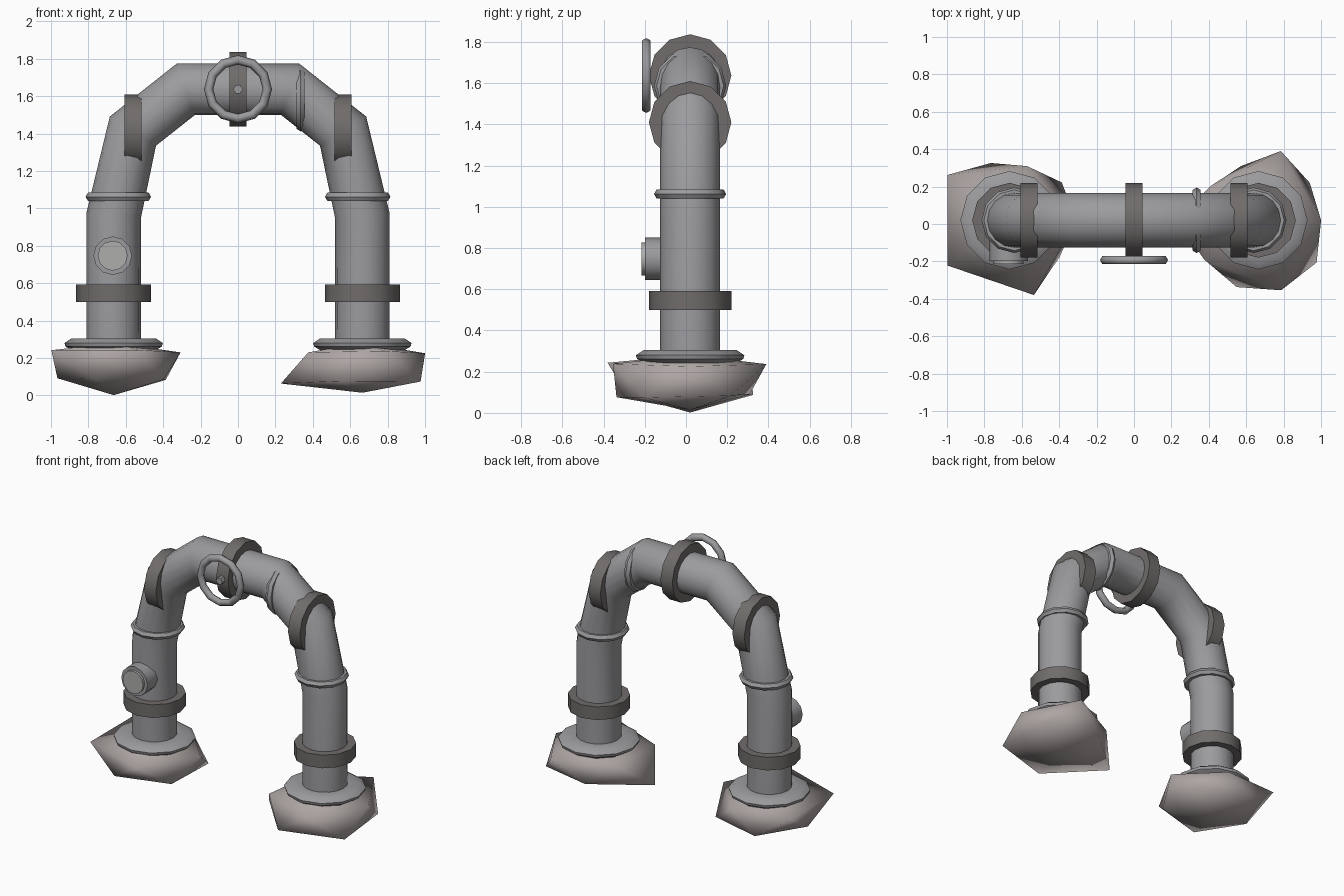
import bpy, bmesh, math
from mathutils import Vector, Matrix

if "Cube" in bpy.data.objects:
    bpy.data.objects.remove(bpy.data.objects["Cube"])

Y = 0.02          # arch centre plane
LEG = 0.665       # leg distance from centre
R90X = Matrix.Rotation(math.pi / 2, 4, 'X')
R90Y = Matrix.Rotation(math.pi / 2, 4, 'Y')
IDENT = Matrix.Identity(4)


def material(name, rgb):
    m = bpy.data.materials.new(name)
    m.diffuse_color = (*rgb, 1)
    m.use_nodes = True
    m.node_tree.nodes["Principled BSDF"].inputs["Base Color"].default_value = m.diffuse_color
    return m


STEEL = material("steel", (0.33, 0.33, 0.345))
DARK = material("dark_iron", (0.16, 0.15, 0.145))
STONE = material("stone", (0.42, 0.38, 0.37))
DIAL = material("dial", (0.42, 0.43, 0.41))


def finish(name, bm, mat, angle=35):
    bmesh.ops.recalc_face_normals(bm, faces=bm.faces)
    me = bpy.data.meshes.new(name)
    bm.to_mesh(me)
    bm.free()
    ob = bpy.data.objects.new(name, me)
    bpy.context.collection.objects.link(ob)
    me.materials.append(mat)
    bpy.ops.object.select_all(action='DESELECT')
    ob.select_set(True)
    bpy.context.view_layer.objects.active = ob
    bpy.ops.object.shade_smooth_by_angle(angle=math.radians(angle))
    return ob


def skin(rings, closed):
    """Bridge a list of point rings; cap the ends unless closed."""
    bm = bmesh.new()
    vs = [[bm.verts.new(p) for p in r] for r in rings]
    n = len(vs[0])
    for k in range(len(vs) if closed else len(vs) - 1):
        a, b = vs[k], vs[(k + 1) % len(vs)]
        for i in range(n):
            j = (i + 1) % n
            bm.faces.new((a[i], a[j], b[j], b[i]))
    if not closed:
        bm.faces.new(vs[0])
        bm.faces.new(vs[-1])
    return bm


def lathe(name, profile, loc, mat, sides=12, rot=IDENT, closed=False, angle=35):
    """Revolve (radius, height) points about z, then rotate and place."""
    m = Matrix.Translation(loc) @ rot
    rings = [[m @ Vector((r * math.cos(t), r * math.sin(t), h))
              for t in (math.tau * i / sides for i in range(sides))]
             for r, h in profile]
    return finish(name, skin(rings, closed), mat, angle)


def torus(name, major, minor, loc, rot=IDENT, sides=12, minor_sides=6, angle=35):
    prof = [(major + minor * math.cos(a), minor * math.sin(a))
            for a in (math.tau * i / minor_sides for i in range(minor_sides))]
    return lathe(name, prof, loc, STEEL, sides, rot, True, angle)


def band(name, loc, rot=IDENT):
    return lathe(name, [(0.2, -0.046), (0.2, 0.046)], loc, DARK, 12, rot)


# Main arched pipe
half = [(-LEG, 0.24), (-LEG, 0.96), (-0.562, 1.413), (-0.28, 1.636)]
path = [Vector((x, Y, z)) for x, z in half + [(-x, z) for x, z in reversed(half)]]
rings = []
for i, p in enumerate(path):
    d_in = (p - path[max(i - 1, 0)]).normalized()
    d_out = (path[min(i + 1, len(path) - 1)] - p).normalized()
    t = (d_in + d_out).normalized()
    side = Vector((0, 1, 0))
    up = t.cross(side)
    rings.append([p + 0.146 * (side * math.cos(a) + up * math.sin(a))
                  for a in (math.tau * k / 16 for k in range(16))])
finish("arch_pipe", skin(rings, False), STEEL, 60)

# Clamp bands, weld beads and flanges on both sides
for s, tag in ((-1, "left"), (1, "right")):
    band("leg_band_" + tag, (s * LEG, Y, 0.546))
    band("elbow_band_" + tag, (s * 0.562, Y, 1.41), R90Y)
    torus("leg_bead_" + tag, 0.15, 0.025, (s * 0.64, Y, 1.062))
    lathe("base_flange_" + tag,
          [(0.15, 0.305), (0.225, 0.305), (0.263, 0.28), (0.258, 0.262), (0.22, 0.238), (0.15, 0.22)],
          (s * LEG, Y, 0), STEEL)
band("top_band", (0, Y, 1.637), R90Y)
torus("top_bead", 0.15, 0.025, (0.335, Y, 1.587), R90Y)

# Valve wheel with its stem
torus("valve_wheel", 0.157, 0.025, (0, -0.193, 1.637), R90X, 12, 6, 65)
lathe("valve_stem", [(0.025, -0.07), (0.025, 0.03)], (0, -0.18, 1.637), STEEL, 6, R90X)

# Gauge on the left leg
lathe("gauge_body", [(0.103, 0), (0.103, 0.15)], (-0.67, -0.048, 0.747), STEEL, 12, R90X)
lathe("gauge_face", [(0.08, 0), (0.08, 0.04)], (-0.67, -0.175, 0.747), DIAL, 12, R90X)


# Foundation stones: icospheres with each corner pushed in or out
def stone(name, x, z, factors):
    bm = bmesh.new()
    bmesh.ops.create_icosphere(bm, subdivisions=1, radius=1)
    order = sorted(bm.verts, key=lambda v: (round(v.co.z, 2),
                   (math.atan2(v.co.y, v.co.x) + 0.1) % math.tau))
    for v, f in zip(order, factors):
        v.co = Vector((x, Y, z)) + Vector((v.co.x, v.co.y, v.co.z * 0.42)) * f
    finish(name, bm, STONE, 180)


stone("stone_left", -LEG, 0.155,
      [0.365, 0.385, 0.36, 0.336, 0.36, 0.37, 0.40, 0.34, 0.46, 0.46, 0.47, 0.3])
stone("stone_right", LEG, 0.155,
      [0.335, 0.38, 0.34, 0.487, 0.42, 0.43, 0.375, 0.435, 0.35, 0.40, 0.44, 0.3])
